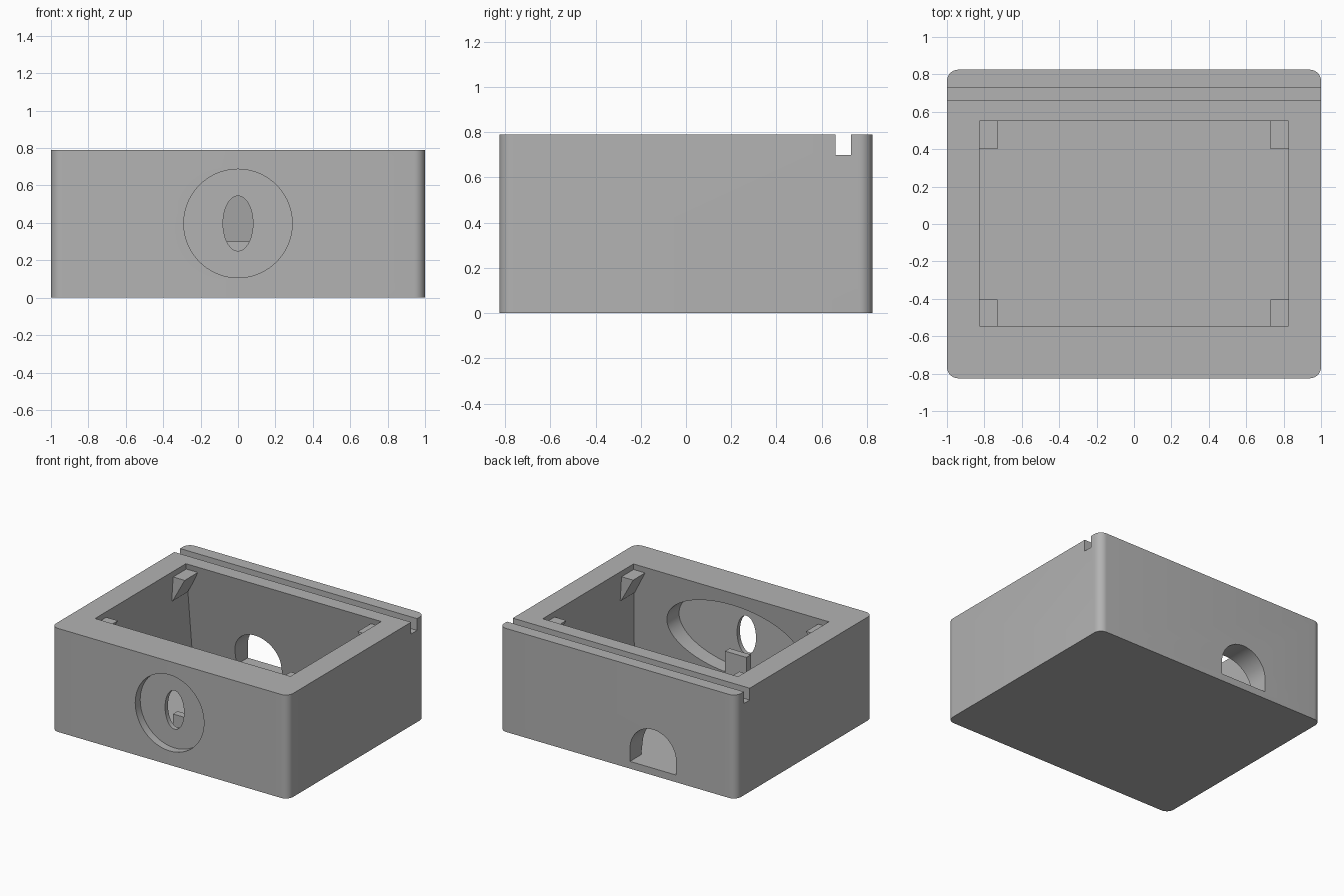
import bpy, bmesh, math
from mathutils import Vector

cube = bpy.data.objects.get("Cube")
if cube:
    bpy.data.objects.remove(cube, do_unlink=True)

grey = bpy.data.materials.new("plain_grey")
grey.use_nodes = True
grey.diffuse_color = (0.45, 0.45, 0.45, 1)
grey.node_tree.nodes["Principled BSDF"].inputs["Base Color"].default_value = grey.diffuse_color


def loft(name, lower, upper):
    """Closed solid between two matching rings of points."""
    bm = bmesh.new()
    a = [bm.verts.new(p) for p in lower]
    b = [bm.verts.new(p) for p in upper]
    n = len(a)
    bm.faces.new(a[::-1])
    bm.faces.new(b)
    for i in range(n):
        j = (i + 1) % n
        bm.faces.new((a[i], a[j], b[j], b[i]))
    bmesh.ops.recalc_face_normals(bm, faces=bm.faces)
    mesh = bpy.data.meshes.new(name)
    bm.to_mesh(mesh)
    bm.free()
    mesh.materials.append(grey)
    obj = bpy.data.objects.new(name, mesh)
    bpy.context.collection.objects.link(obj)
    return obj


def rect(x0, x1, y0, y1, z):
    return [(x0, y0, z), (x1, y0, z), (x1, y1, z), (x0, y1, z)]


def box(name, x0, x1, y0, y1, z0, z1):
    return loft(name, rect(x0, x1, y0, y1, z0), rect(x0, x1, y0, y1, z1))


def along_y(name, outline, y0, y1):
    return loft(name, [(x, y0, z) for x, z in outline], [(x, y1, z) for x, z in outline])


def arc(cx, cz, rx, rz, start, end, steps):
    angles = [math.radians(start + (end - start) * i / steps) for i in range(steps + 1)]
    return [(cx + rx * math.cos(t), cz + rz * math.sin(t)) for t in angles]


def ellipse(cz, rx, rz):
    return arc(0, cz, rx, rz, 0, 360, 72)[:-1]


H, FLOOR, MID = 0.79, 0.055, 0.397

# Outer body with rounded vertical corners
R, HX, HY = 0.06, 1.0, 0.825
outline = []
for sx, sy, start in ((1, 1, 0), (-1, 1, 90), (-1, -1, 180), (1, -1, 270)):
    outline += arc(sx * (HX - R), sy * (HY - R), R, R, start, start + 90, 8)
body = loft("box_body", [(x, y, 0) for x, y in outline], [(x, y, H) for x, y in outline])

# Cavity that widens towards the floor, extended above the rim
low, high = rect(-0.87, 0.87, -0.62, 0.69, FLOOR), rect(-0.825, 0.825, -0.545, 0.55, H)
top = [Vector(h) + (Vector(h) - Vector(l)) * 0.1 for l, h in zip(low, high)]

arch = [(-0.495, FLOOR), (-0.105, FLOOR)] + arc(-0.3, 0.155, 0.195, 0.195, 0, 180, 32)
cutters = [
    loft("cavity_cutter", low, top),
    box("groove_cutter", -1.2, 1.2, 0.66, 0.73, 0.70, 1.0),
    along_y("round_recess_cutter", ellipse(MID, 0.29, 0.29), -1.0, -0.765),
    along_y("oval_recess_cutter", ellipse(MID + 0.015, 0.57, 0.28), -0.73, -0.45),
    along_y("oval_hole_cutter", ellipse(MID, 0.08, 0.147), -0.9, -0.6),
    along_y("arch_cutter", arch, 0.6, 1.0),
]
bpy.context.view_layer.objects.active = body
for cutter in cutters:
    mod = body.modifiers.new(cutter.name, 'BOOLEAN')
    mod.operation = 'DIFFERENCE'
    mod.solver = 'EXACT'
    mod.object = cutter
    bpy.ops.object.modifier_apply(modifier=mod.name)
    bpy.data.objects.remove(cutter, do_unlink=True)

# Upright plate behind the oval hole
box("inner_plate", -0.09, 0.09, -0.655, -0.60, 0.04, 0.30)

# Wedge-shaped lid supports in the four cavity corners
for side, sx in (("left", 1), ("right", -1)):
    wedge = [(sx * 0.73, 0.745), (sx * 0.86, 0.745), (sx * 0.86, 0.56), (sx * 0.832, 0.56)]
    along_y("front_" + side + "_support", wedge, -0.58, -0.405)
    along_y("back_" + side + "_support", wedge, 0.40, 0.58)

# Smooth curves, sharp edges
bpy.ops.object.select_all(action='DESELECT')
body.select_set(True)
bpy.context.view_layer.objects.active = body
bpy.ops.object.shade_smooth_by_angle(angle=math.radians(30))
